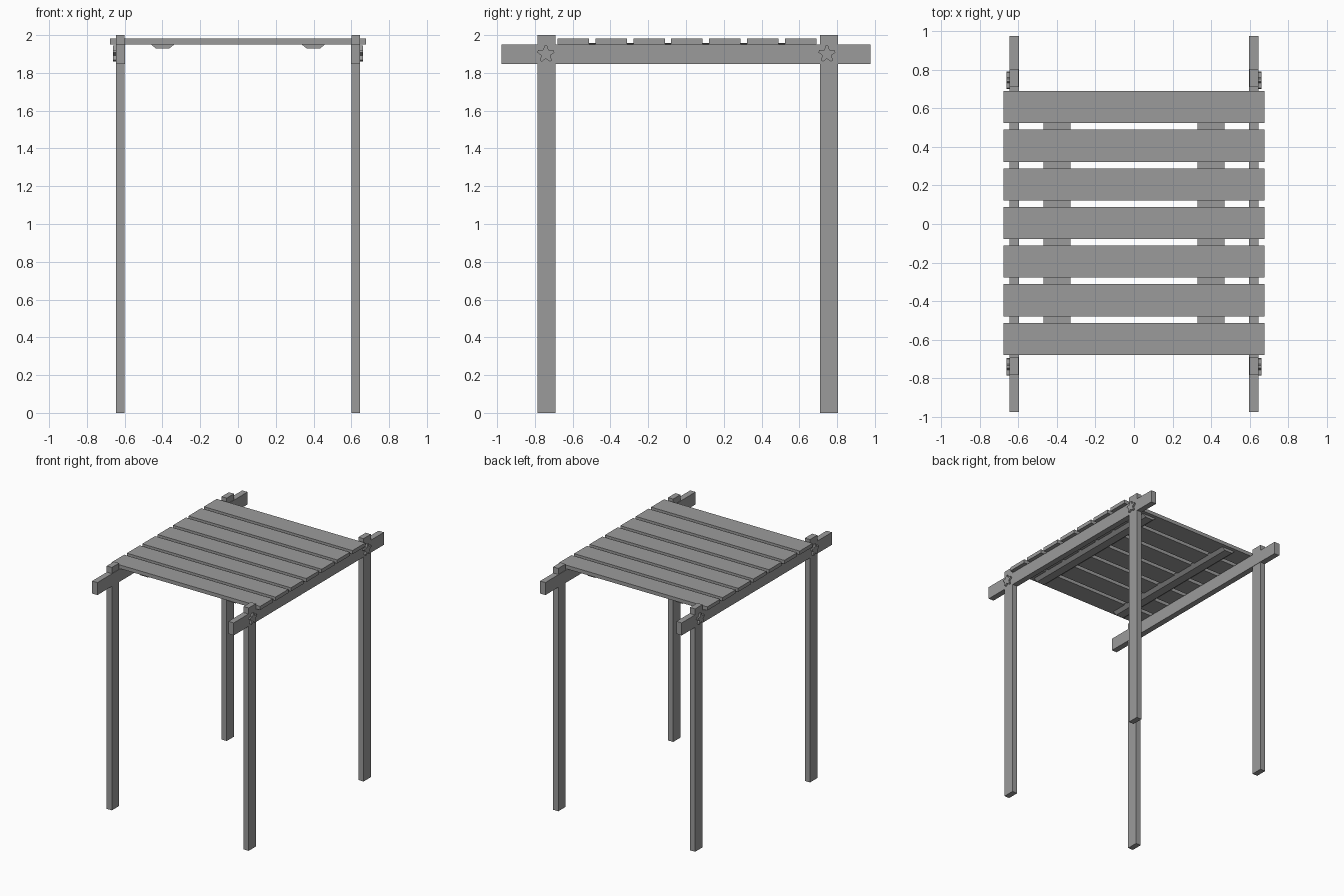
import bpy
import math

cube = bpy.data.objects.get("Cube")
if cube:
    bpy.data.objects.remove(cube, do_unlink=True)

# Single grey finish
grey = bpy.data.materials.new("plain grey")
grey.use_nodes = True
COLOUR = (0.33, 0.33, 0.33, 1)
grey.diffuse_color = COLOUR
grey.node_tree.nodes["Principled BSDF"].inputs["Base Color"].default_value = COLOUR


def prism(name, outline, start, end, axis):
    """Extrude a closed 2D outline along x (outline in y, z) or y (outline in x, z)."""
    def place(p, d):
        return (d, p[0], p[1]) if axis == "x" else (p[0], d, p[1])

    n = len(outline)
    verts = [place(p, d) for d in (start, end) for p in outline]
    faces = [tuple(range(n))[::-1], tuple(range(n, 2 * n))]
    faces += [(i, (i + 1) % n, (i + 1) % n + n, i + n) for i in range(n)]
    if (axis == "y") == (end > start):
        faces = [f[::-1] for f in faces]
    mesh = bpy.data.meshes.new(name)
    mesh.from_pydata(verts, [], faces)
    mesh.materials.append(grey)
    obj = bpy.data.objects.new(name, mesh)
    bpy.context.collection.objects.link(obj)
    return obj


def rect(a0, a1, z0, z1):
    return [(a0, z0), (a1, z0), (a1, z1), (a0, z1)]


def star(cy, cz, outer, inner, points=5):
    """Blunt-tipped star outline."""
    pts = []
    for i in range(points):
        a = math.pi / 2 + i * math.tau / points
        for offset, r in ((-0.14, outer), (0.14, outer), (math.pi / points, inner)):
            pts.append((cy + r * math.cos(a + offset), cz + r * math.sin(a + offset)))
    return pts


POSTS = {"front": (-0.785, -0.69), "back": (0.71, 0.805)}
KNOB_Y = {"front": -0.742, "back": 0.746}

for side, s in (("left", 1), ("right", -1)):
    # Upright posts with star knobs on their outer faces
    for end, (y0, y1) in POSTS.items():
        prism(f"{end}_{side}_post", rect(y0, y1, 0, 2), s * 0.6, s * 0.647, "x")
        prism(f"{end}_{side}_star_knob", star(KNOB_Y[end], 1.9, 0.046, 0.025),
              s * 0.64, s * 0.662, "x")
    # Long side beam, overhanging the posts
    prism(f"{side}_beam", rect(-0.977, 0.977, 1.847, 1.95), s * 0.597, s * 0.645, "x")
    # Tapered cleat under the planks
    cleat = [(-0.035, 1.929), (0.035, 1.929), (0.07, 1.957), (-0.07, 1.957)]
    prism(f"{side}_cleat", [(s * 0.399 + x, z) for x, z in cleat], -0.65, 0.66, "y")

# Roof planks
for i in range(7):
    y = -0.68 + i * 0.2005
    prism(f"roof_plank_{i + 1}", rect(y, y + 0.167, 1.951, 1.981), -0.677, 0.677, "x")
